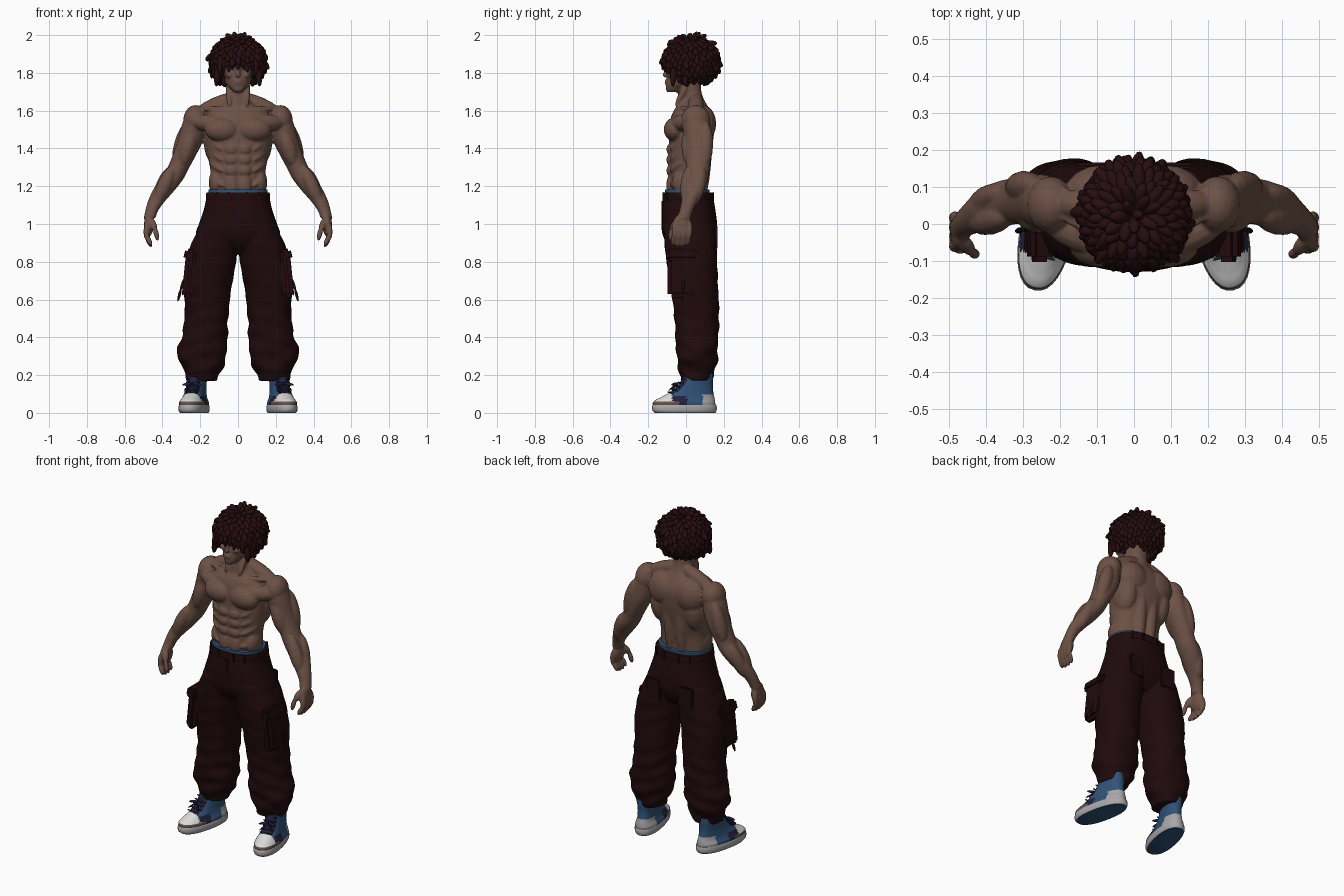
import bpy, bmesh, math, random
from mathutils import Matrix, Vector

random.seed(4)
if "Cube" in bpy.data.objects:
    bpy.data.objects.remove(bpy.data.objects["Cube"])


def material(name, r, g, b):
    m = bpy.data.materials.new(name)
    m.use_nodes = True
    m.diffuse_color = (r, g, b, 1)
    node = m.node_tree.nodes["Principled BSDF"]
    node.inputs["Base Color"].default_value = (r, g, b, 1)
    node.inputs["Roughness"].default_value = 0.8
    return m


SKIN = material("skin", .15, .082, .06)
HAIR = material("dark hair", .02, .004, .005)
CLOTH = material("maroon cloth", .014, .003, .0035)
BLUE = material("blue", .03, .085, .18)
NAVY = material("navy", .015, .015, .045)
WHITE = material("white", .7, .7, .7)
GREY = material("light grey", .4, .39, .4)
BROWN = material("toe brown", .14, .085, .065)


def lump(bm, loc, radii, segs=16):
    mat = Matrix.Translation(loc) @ Matrix.Diagonal((*radii, 1))
    bmesh.ops.create_uvsphere(bm, u_segments=segs, v_segments=segs // 2 + 2, radius=1, matrix=mat)


def spindle(bm, p, q, r, segs=12):
    p, q = Vector(p), Vector(q)
    rot = (q - p).to_track_quat('Z', 'Y')
    mat = Matrix.LocRotScale((p + q) / 2, rot, Vector((r, r, (q - p).length / 2)))
    bmesh.ops.create_uvsphere(bm, u_segments=segs, v_segments=segs // 2 + 2, radius=1, matrix=mat)


def box(bm, loc, size, bevel, tilt=0):
    mat = Matrix.LocRotScale(Vector(loc), Matrix.Rotation(tilt, 3, 'Y'), Vector(size))
    made = bmesh.ops.create_cube(bm, size=1, matrix=mat)["verts"]
    edges = list({e for v in made for e in v.link_edges})
    bmesh.ops.bevel(bm, geom=edges, offset=bevel, segments=2, affect='EDGES')


def smooth_rows(rows, steps):
    rows = [Vector(r) for r in rows]
    for i in range(len(rows) - 1):
        a, b = rows[max(i - 1, 0)], rows[i]
        c, d = rows[i + 1], rows[min(i + 2, len(rows) - 1)]
        for k in range(steps):
            t = k / steps
            yield (b * 2 + (c - a) * t + (a * 2 - b * 5 + c * 4 - d) * t ** 2
                   + (b * 3 - a - c * 3 + d) * t ** 3) * .5
    yield rows[-1]


def loft(bm, rows, power=2, steps=4, sides=32, fold=None):
    """Skin horizontal rings, each given as (z, centre x, half width, front y, back y)."""
    last = None
    for z, cx, rx, front, back in smooth_rows(rows, steps):
        ring = []
        for k in range(sides):
            a = math.tau * k / sides
            c, s = math.cos(a), math.sin(a)
            grow = 1 + (fold(z, a) if fold else 0)
            x = cx + grow * rx * math.copysign(abs(c) ** (2 / power), c)
            y = (front + back) / 2 + grow * (back - front) / 2 * math.copysign(abs(s) ** (2 / power), s)
            ring.append(bm.verts.new((x, y, z)))
        if last:
            for k in range(sides):
                n = (k + 1) % sides
                bm.faces.new((last[k], last[n], ring[n], ring[k]))
        else:
            bm.faces.new(ring[::-1])
        last = ring
    bm.faces.new(last)


def mirror(bm):
    geom = bmesh.ops.duplicate(bm, geom=bm.verts[:] + bm.edges[:] + bm.faces[:])["geom"]
    for v in geom:
        if isinstance(v, bmesh.types.BMVert):
            v.co.x *= -1
    bmesh.ops.reverse_faces(bm, faces=[f for f in geom if isinstance(f, bmesh.types.BMFace)])


def finish(bm, name, *mats, voxel=0, relax=3, angle=50):
    bmesh.ops.recalc_face_normals(bm, faces=bm.faces[:])
    mesh = bpy.data.meshes.new(name)
    bm.to_mesh(mesh)
    bm.free()
    for m in mats:
        mesh.materials.append(m)
    mesh.polygons.foreach_set("use_smooth", [True] * len(mesh.polygons))
    ob = bpy.data.objects.new(name, mesh)
    bpy.context.collection.objects.link(ob)
    if voxel:
        mod = ob.modifiers.new("blend", 'REMESH')
        mod.mode, mod.voxel_size, mod.use_smooth_shade = 'VOXEL', voxel, True
        mod = ob.modifiers.new("relax", 'SMOOTH')
        mod.factor, mod.iterations = .5, relax
    else:
        mesh.set_sharp_from_angle(angle=math.radians(angle))


# Body: one arm and the paired muscles, mirrored, then the trunk and head
bm = bmesh.new()
loft(bm, [(1.03, .468, .031, -.05, .025), (1.07, .457, .034, -.035, .037), (1.12, .432, .045, -.025, .06),
          (1.18, .392, .058, -.012, .095), (1.24, .35, .062, -.005, .118), (1.3, .315, .058, .0, .125),
          (1.38, .277, .063, -.005, .135), (1.45, .25, .068, -.012, .135), (1.55, .228, .06, -.015, .125),
          (1.61, .2, .04, .01, .1)])
lump(bm, (.225, .052, 1.55), (.065, .078, .08))             # shoulder
spindle(bm, (.235, .01, 1.5), (.3, .025, 1.3), .042)        # biceps
spindle(bm, (.265, .105, 1.54), (.33, .1, 1.3), .042)       # triceps
spindle(bm, (.34, .02, 1.31), (.437, .0, 1.1), .04)         # forearm
spindle(bm, (.36, .09, 1.3), (.437, .04, 1.1), .038)
lump(bm, (.472, -.02, .995), (.026, .052, .06))             # palm
for k in range(4):
    y = .022 - .026 * k
    tip = .872 + .008 * abs(k - 1.5)
    spindle(bm, (.483, y, 1.01), (.486, y - .008, .915), .0165)
    spindle(bm, (.488, y - .006, .945), (.457, y - .016, tip), .0145)
spindle(bm, (.462, -.04, 1.03), (.438, -.08, .965), .019)   # thumb
spindle(bm, (.44, -.074, .985), (.425, -.085, .91), .0145)
lump(bm, (.085, -.058, 1.5), (.092, .06, .065))             # chest
spindle(bm, (.06, -.07, 1.53), (.25, .015, 1.54), .045)
spindle(bm, (.015, -.055, 1.605), (.2, .02, 1.61), .016)    # collarbone
spindle(bm, (-.01, .05, 1.685), (.24, .055, 1.575), .043)   # neck to shoulder
spindle(bm, (.045, -.055, 1.62), (.05, .02, 1.77), .018)
lump(bm, (.085, .09, 1.53), (.1, .07, .1))                  # shoulder blade
lump(bm, (.115, .055, 1.44), (.067, .085, .13))             # side of the back
spindle(bm, (.036, .08, 1.1), (.04, .115, 1.55), .037)      # lower back
for k, z in enumerate((1.395, 1.34, 1.283, 1.205)):         # stomach
    lump(bm, (.034, -.082, z), (.037, .022, .03 if k < 3 else .058))
    spindle(bm, (.08, -.085, z - .005), (.15, -.01, z + .05), .019)
lump(bm, (.115, -.01, 1.22), (.04, .065, .07))
lump(bm, (.083, .02, 1.815), (.012, .022, .034))            # ear
spindle(bm, (.008, -.101, 1.837), (.06, -.085, 1.845), .012)  # brow ridge
lump(bm, (.043, -.07, 1.79), (.024, .03, .02))              # cheek
spindle(bm, (.01, -.095, 1.715), (.07, .0, 1.77), .018)     # jaw
mirror(bm)
loft(bm, [(1.1, 0, .14, -.08, .1), (1.2, 0, .146, -.084, .1), (1.28, 0, .146, -.09, .108),
          (1.36, 0, .16, -.092, .128), (1.45, 0, .172, -.09, .145), (1.54, 0, .175, -.085, .15),
          (1.59, 0, .16, -.07, .135), (1.625, 0, .1, -.05, .115), (1.66, 0, .06, -.045, .095),
          (1.71, 0, .056, -.04, .08), (1.78, 0, .055, -.04, .08)], power=2.3)
loft(bm, [(1.698, 0, .022, -.1, -.045), (1.715, 0, .038, -.107, .0), (1.745, 0, .06, -.105, .06),
          (1.79, 0, .072, -.1, .1), (1.83, 0, .077, -.095, .12), (1.88, 0, .08, -.1, .13),
          (1.93, 0, .065, -.08, .11), (1.95, 0, .03, -.04, .07)], power=2.2)
spindle(bm, (0, -.094, 1.85), (0, -.115, 1.775), .012)      # nose
lump(bm, (0, -.111, 1.788), (.014, .014, .009))
for z in (1.757, 1.744):                                    # lips
    lump(bm, (0, -.104, z), (.021, .009, .006))
finish(bm, "body", SKIN, voxel=.0055, relax=6)

# Eyes and eyebrows
for name, mat, z, radii in (("eyes", WHITE, 1.82, (.012, .004, .004)),
                            ("pupils", NAVY, 1.82, (.005, .0055, .005)),
                            ("eyebrows", HAIR, 1.838, (.021, .008, .006))):
    bm = bmesh.new()
    lump(bm, (.031, -.1, z), radii, 12)
    mirror(bm)
    finish(bm, name, mat)

# Hair: a scalp covered with tousled locks that radiate from the crown and flick outwards
bm = bmesh.new()
lump(bm, (0, .04, 1.868), (.125, .12, .105), 24)
count, middle = 330, Vector((0, .025, 1.857))
for i in range(count):
    h = 1 - 2 * (i + .5) / count
    a = i * math.pi * (3 - math.sqrt(5))
    flat = math.sqrt(1 - h * h)
    d = Vector((math.cos(a) * flat, math.sin(a) * flat, h))
    p = middle + Vector((d.x * .131, d.y * .131, d.z * .117))
    face = p.y < -.035 and abs(p.x) < .085
    if p.z < (1.862 if face else 1.77):
        continue
    down = (Vector((0, 0, -1)) + d * d.z + d * random.uniform(.25, .6)).normalized()
    down += Vector((random.uniform(-.2, .2), random.uniform(-.2, .2), 0))
    length = random.uniform(.068, .085)
    spindle(bm, p - down * .03, p + down * (length - .03), random.uniform(.016, .02), 8)
for k in range(-4, 5):                                      # fringe
    x = k * .022
    low = 1.815 + .016 * (k % 2) - abs(x) * .3
    spindle(bm, (x, -.095 + abs(x) * .2, 1.91), (x * 1.12, -.126 + abs(x) * .3, low), .0145, 8)
for s in (1, -1):                                           # locks beside the face
    for k in range(4):
        y = -.065 + .032 * k
        spindle(bm, (.105 * s, y, 1.84), (.115 * s, y - .004, 1.728 + .016 * (k % 2)), .018, 8)
finish(bm, "curly_hair", HAIR, angle=80)


# Trousers: two creased legs blended into the hips
def crease(z, a):
    depth = .009 + .028 * max(0, min(1, (.62 - z) / .3))
    return depth * (math.sin(z * 68 + 3 * math.sin(a + 1)) + .7 * math.sin(z * 43 - 3 * a)
                    + .5 * math.sin(z * 24 + 5 * a))


bm = bmesh.new()
loft(bm, [(.17, .19, .08, -.025, .135), (.195, .19, .088, -.03, .145), (.25, .187, .11, -.045, .16),
          (.31, .19, .132, -.05, .167), (.4, .178, .122, -.055, .172), (.48, .17, .116, -.06, .174),
          (.58, .163, .119, -.07, .174), (.68, .16, .128, -.085, .17), (.78, .147, .134, -.1, .165),
          (.88, .128, .125, -.113, .163), (.98, .11, .095, -.115, .155)], fold=crease, power=2.2, steps=6)
mirror(bm)
loft(bm, [(.84, 0, .07, -.04, .1), (.88, 0, .16, -.09, .14), (.94, 0, .222, -.123, .163),
          (1.0, 0, .207, -.13, .165), (1.08, 0, .18, -.127, .155), (1.165, 0, .163, -.115, .14)], power=2.3)
finish(bm, "trousers", CLOTH, voxel=.0065, relax=2)

# Waistband, belt loops and fly
bm = bmesh.new()
for x in (.05, .11):
    reach = .135 * (1 - (x / .169) ** 2.3) ** (1 / 2.3)
    for side in (1, -1):
        box(bm, (x, .013 + side * reach, 1.145), (.014, .01, .05), .003)
mirror(bm)
loft(bm, [(1.125, 0, .168, -.121, .147), (1.13, 0, .17, -.123, .148),
          (1.163, 0, .168, -.12, .145), (1.168, 0, .164, -.117, .142)], power=2.3, sides=48, steps=2)
box(bm, (.006, -.123, 1.06), (.03, .012, .13), .004)
finish(bm, "waistband", CLOTH)
bm = bmesh.new()
loft(bm, [(1.15, 0, .157, -.113, .125), (1.183, 0, .157, -.112, .125)], power=2.3, sides=48, steps=1)
finish(bm, "underwear_band", BLUE)

# Cargo pockets with flaps, side pleats and hanging straps
bm = bmesh.new()
box(bm, (.257, -.02, .725), (.06, .155, .23), .02, -.1)
box(bm, (.255, -.02, .835), (.06, .165, .065), .014, -.25)
for y in (-.06, .02):
    box(bm, (.284, y, .71), (.01, .022, .18), .004, -.1)
box(bm, (.11, .158, .93), (.1, .016, .13), .006)
spindle(bm, (.28, -.01, .72), (.306, -.015, .645), .008)
spindle(bm, (.301, -.015, .66), (.319, -.02, .59), .008)
mirror(bm)
finish(bm, "cargo_pockets", CLOTH, angle=40)

# Shoes: built pointing forward, then turned outwards
TURN = Matrix.Translation((.232, -.006, 0)) @ Matrix.Rotation(.21, 4, 'Z')


def shoe_part(name, build, rule, *mats):
    bm = bmesh.new()
    build(bm)
    bm.normal_update()
    for f in bm.faces:
        f.material_index = rule(f.calc_center_median(), f.normal)
    bmesh.ops.transform(bm, matrix=TURN, verts=bm.verts[:])
    mirror(bm)
    finish(bm, name, *mats)


def sole(bm):
    loft(bm, [(0, 0, .066, -.163, .165), (.012, 0, .072, -.175, .171),
              (.03, 0, .073, -.177, .172), (.042, 0, .07, -.173, .169)], power=2.3, steps=3)


def upper(bm):
    loft(bm, [(.036, 0, .069, -.171, .164), (.054, 0, .07, -.172, .163), (.07, 0, .062, -.155, .161),
              (.085, 0, .056, -.125, .158), (.11, 0, .051, -.078, .153), (.14, 0, .049, -.042, .15),
              (.175, 0, .05, -.018, .152), (.21, 0, .05, -.005, .152)], power=2.3, steps=6, sides=64)


def upper_rule(c, n):
    if c.y < -.05 and c.z < .06:
        return 2
    if c.y < -.08:
        return 3
    if c.y < .015 and abs(c.x) < .036 and c.z > .07:
        return 1
    if c.y > .085 and c.z < .095:
        return 4
    return 1 if c.y < .0 and c.z < .09 else 0


def laces(bm):
    for k in range(5):
        y, z = -.082 + .018 * k, .108 + .017 * k
        for s in (1, -1):
            spindle(bm, (-.038 * s, y + .012, z - .008), (.038 * s, y - .004, z + .004), .006, 8)
    for s in (1, -1):
        spindle(bm, (0, -.04, .158), (.052 * s, -.06, .148), .008, 8)
        spindle(bm, (0, -.04, .156), (.04 * s, -.08, .118), .005, 8)


shoe_part("shoe_soles", sole, lambda c, n: 1 if c.z < .005 else 0, GREY, BLUE)
shoe_part("shoe_uppers", upper, upper_rule, BLUE, NAVY, BROWN, WHITE, GREY)
shoe_part("shoe_laces", laces, lambda c, n: 0, NAVY)
